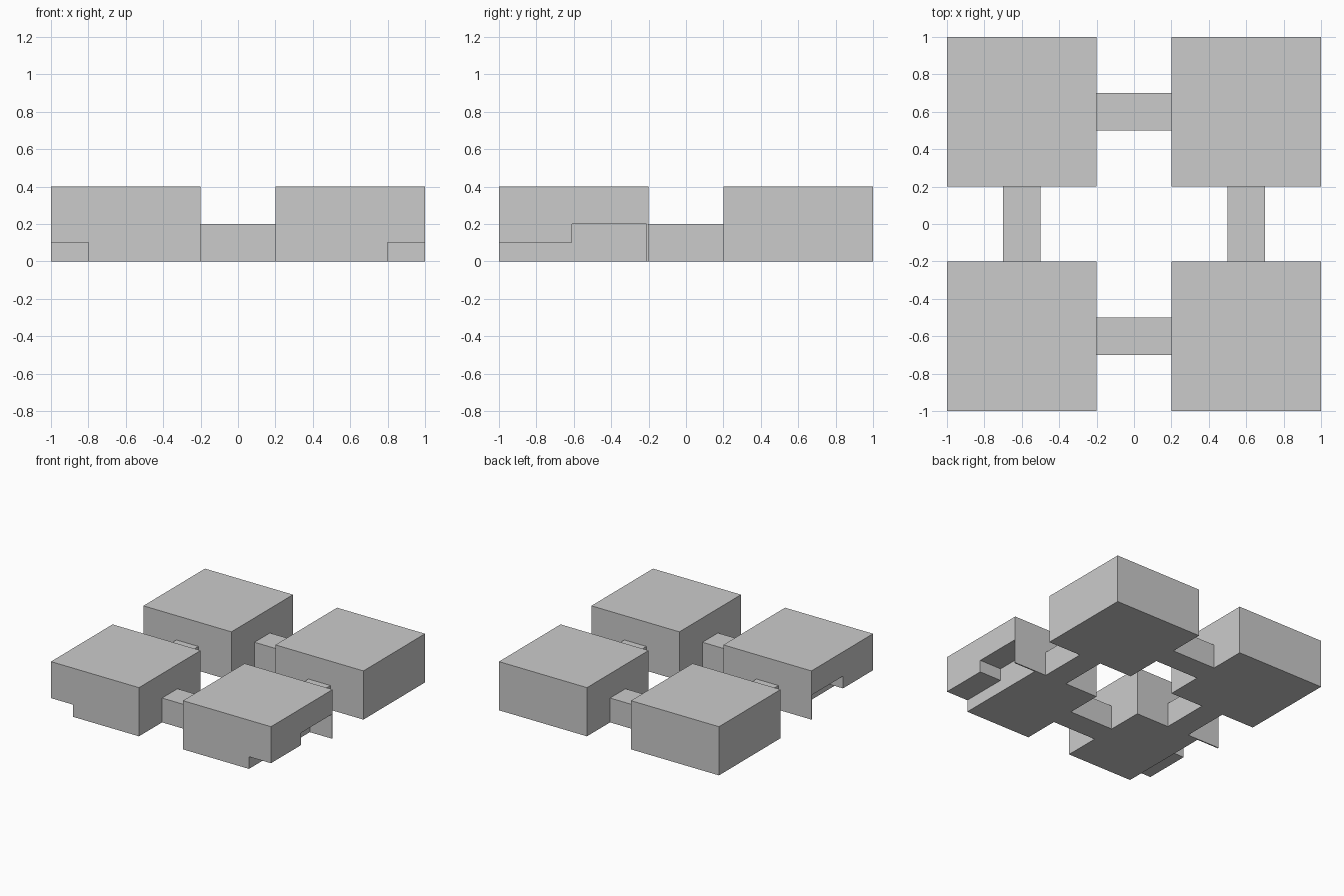
import bpy, bmesh

if "Cube" in bpy.data.objects:
    bpy.data.objects.remove(bpy.data.objects["Cube"])


def prism(name, profile, x0, x1):
    """Extrude a (y, z) outline along x."""
    bm = bmesh.new()
    face = bm.faces.new([bm.verts.new((x0, y, z)) for y, z in profile])
    ext = bmesh.ops.extrude_face_region(bm, geom=[face])
    verts = [v for v in ext["geom"] if isinstance(v, bmesh.types.BMVert)]
    bmesh.ops.translate(bm, verts=verts, vec=(x1 - x0, 0, 0))
    bmesh.ops.recalc_face_normals(bm, faces=bm.faces)
    mesh = bpy.data.meshes.new(name)
    bm.to_mesh(mesh)
    bm.free()
    obj = bpy.data.objects.new(name, mesh)
    bpy.context.collection.objects.link(obj)
    return obj


def box(name, x0, x1, y0, y1, height):
    return prism(name, [(y0, 0), (y1, 0), (y1, height), (y0, height)], x0, x1)


for side, s in (("left", -1), ("right", 1)):
    # Plain rear block
    box(f"rear_{side}_block", s * 0.2, s * 1.0, 0.2, 1.0, 0.4)

    # Front block with a stepped recess under its outer edge, closed by a thin rear wall
    block = box(f"front_{side}_block", s * 0.2, s * 1.0, -1.0, -0.2, 0.4)
    recess = [(-1.1, -0.1), (-0.21, -0.1), (-0.21, 0.2),
              (-0.61, 0.2), (-0.61, 0.1), (-1.1, 0.1)]
    cutter = prism(f"{side}_recess_cutter", recess, s * 0.8, s * 1.1)
    cutter.hide_render = True
    cutter.hide_set(True)
    cut = block.modifiers.new("recess", "BOOLEAN")
    cut.operation = "DIFFERENCE"
    cut.solver = "EXACT"
    cut.object = cutter

    # Bar joining front and rear blocks
    box(f"{side}_link_bar", s * 0.5, s * 0.7, -0.2, 0.2, 0.2)

# Bars joining left and right blocks
for end, s in (("front", -1), ("rear", 1)):
    box(f"{end}_link_bar", -0.2, 0.2, s * 0.5, s * 0.7, 0.2)
